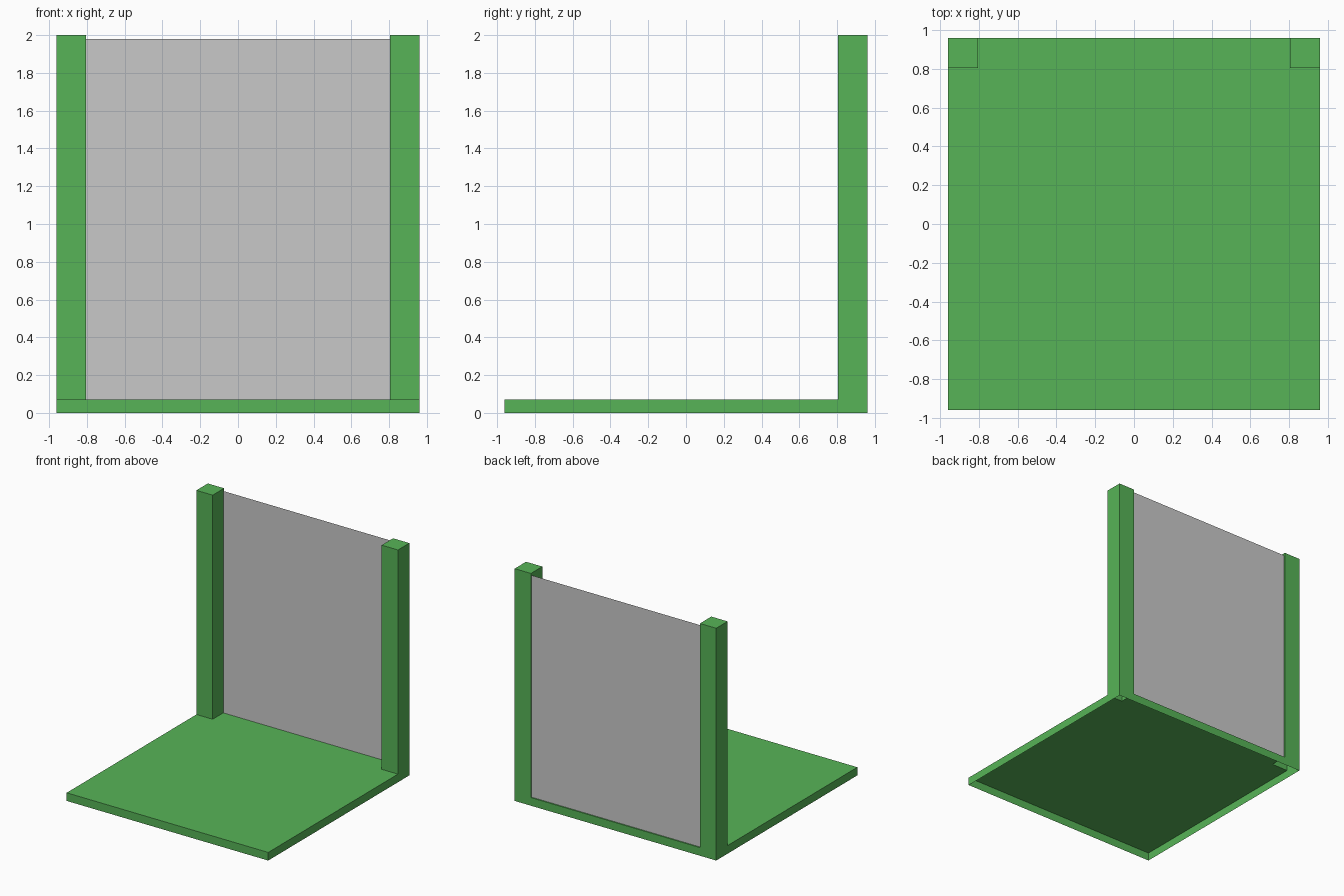
import bpy
import bmesh

cube = bpy.data.objects.get("Cube")
if cube:
    bpy.data.objects.remove(cube, do_unlink=True)

HALF = 0.96      # half width of the floor slab
INNER = 0.805    # inner side of the posts
FLOOR = 0.07     # floor height
TOP = 2.0        # post height


def material(name, color):
    mat = bpy.data.materials.new(name)
    mat.use_nodes = True
    mat.diffuse_color = color
    mat.node_tree.nodes["Principled BSDF"].inputs["Base Color"].default_value = color
    return mat


def add_object(name, bm, mat):
    mesh = bpy.data.meshes.new(name)
    bm.to_mesh(mesh)
    bm.free()
    mesh.materials.append(mat)
    obj = bpy.data.objects.new(name, mesh)
    bpy.context.collection.objects.link(obj)
    return obj


green = material("leaf green", (0.095, 0.456, 0.095, 1))
grey = material("light grey", (0.584, 0.584, 0.584, 1))

# Floor top, divided where the posts stand
bm = bmesh.new()
xs = (-HALF, -INNER, INNER, HALF)
ys = (-HALF, INNER, HALF)
grid = [[bm.verts.new((x, y, FLOOR)) for x in xs] for y in ys]
cells = []
for j in range(len(ys) - 1):
    for i in range(len(xs) - 1):
        cells.append(bm.faces.new((grid[j][i], grid[j][i + 1],
                                   grid[j + 1][i + 1], grid[j + 1][i])))

# Slab sides, open underneath
rim = [e for e in bm.edges if e.is_boundary]
sides = bmesh.ops.extrude_edge_only(bm, edges=rim)["geom"]
for v in sides:
    if isinstance(v, bmesh.types.BMVert):
        v.co.z = 0

# Hollow corner posts rising from the slab
for cell in (cells[3], cells[5]):
    raised = bmesh.ops.extrude_face_region(bm, geom=[cell])["geom"]
    for v in raised:
        if isinstance(v, bmesh.types.BMVert):
            v.co.z = TOP
    if cell.is_valid:
        bmesh.ops.delete(bm, geom=[cell], context="FACES_ONLY")

bmesh.ops.recalc_face_normals(bm, faces=bm.faces[:])
add_object("floor_and_posts", bm, green)

# Thin back panel between the posts
bm = bmesh.new()
corners = ((-INNER, FLOOR), (INNER, FLOOR), (INNER, 1.98), (-INNER, 1.98))
bm.faces.new([bm.verts.new((x, 0.95, z)) for x, z in corners])
add_object("back_panel", bm, grey)
